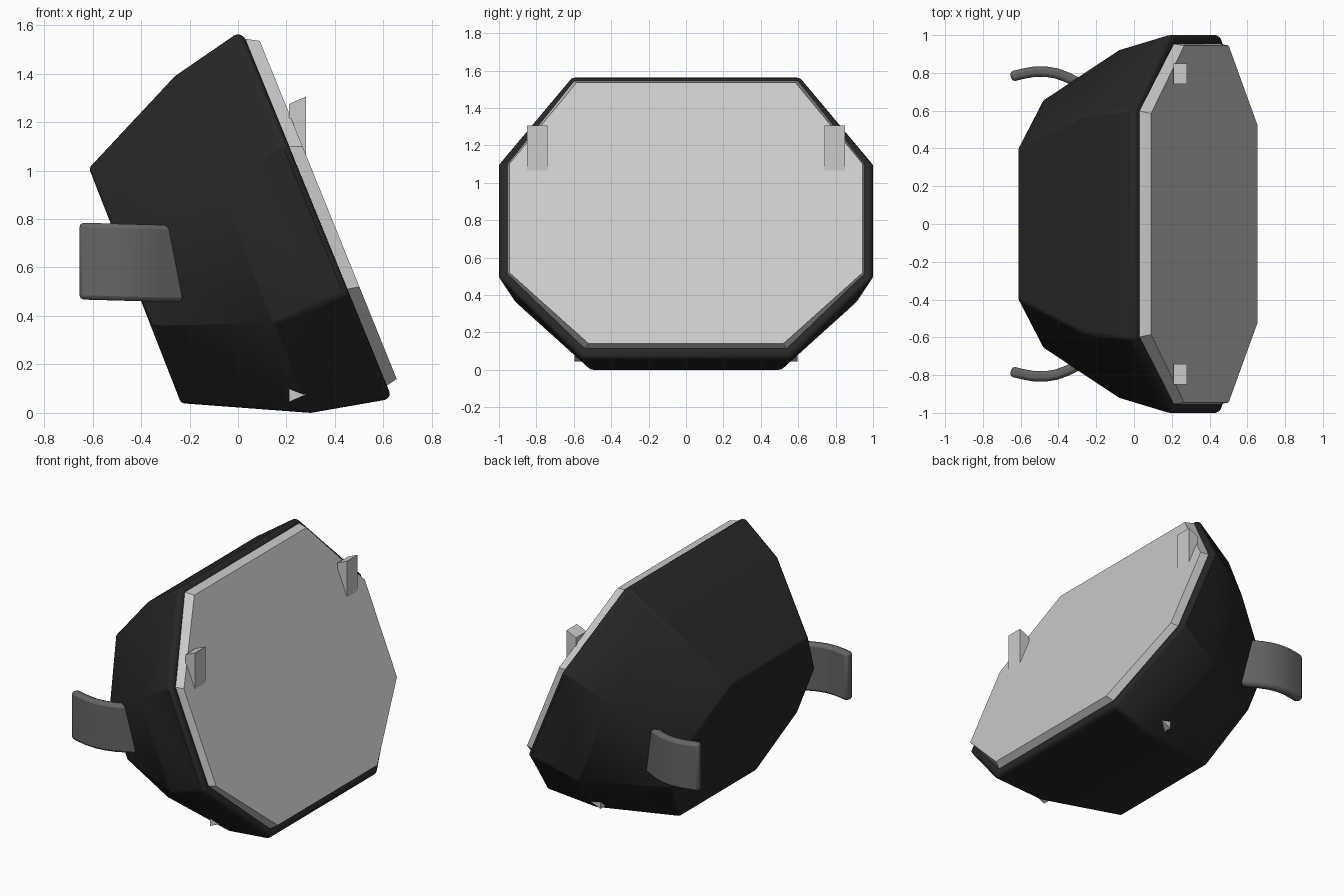
import bpy, bmesh
from mathutils import Vector

if "Cube" in bpy.data.objects:
    bpy.data.objects.remove(bpy.data.objects["Cube"])


def material(name, v):
    m = bpy.data.materials.new(name)
    m.diffuse_color = (v, v, v, 1)
    m.use_nodes = True
    m.node_tree.nodes["Principled BSDF"].inputs["Base Color"].default_value = m.diffuse_color
    return m


BLACK = material("body black", 0.02)
GREY = material("strap grey", 0.13)
LIGHT = material("panel light grey", 0.6)


def finish(name, bm, mat, bevel=0.0, smooth=False):
    bmesh.ops.recalc_face_normals(bm, faces=bm.faces)
    me = bpy.data.meshes.new(name)
    bm.to_mesh(me)
    bm.free()
    me.materials.append(mat)
    ob = bpy.data.objects.new(name, me)
    bpy.context.collection.objects.link(ob)
    if bevel:
        b = ob.modifiers.new("bevel", "BEVEL")
        b.width, b.segments = bevel, 2
        b.limit_method, b.angle_limit = "ANGLE", 0.7
    if smooth:
        bpy.ops.object.select_all(action="DESELECT")
        ob.select_set(True)
        bpy.context.view_layer.objects.active = ob
        bpy.ops.object.shade_smooth_by_angle(angle=0.6)
    return ob


def loft(name, rings, mat, **kw):
    bm = bmesh.new()
    loops = [[bm.verts.new(p) for p in r] for r in rings]
    n = len(loops[0])
    for a, b in zip(loops, loops[1:]):
        for i in range(n):
            j = (i + 1) % n
            bm.faces.new((a[i], a[j], b[j], b[i]))
    bm.faces.new(loops[0])
    bm.faces.new(loops[-1])
    return finish(name, bm, mat, **kw)


def octagon(x_top, x_bottom, half):
    """Tilted octagon from its right half (y, z), top to bottom."""
    zt, zb = half[0][1], half[-1][1]
    pts = [(x_top + (x_bottom - x_top) * (zt - z) / (zt - zb), y, z) for y, z in half]
    return pts + [(x, -y, z) for x, y, z in reversed(pts)]


# tilted faceted housing
loft("housing", [
    octagon(-0.615, -0.235, [(0.40, 1.01), (0.65, 0.68), (0.65, 0.36), (0.40, 0.04)]),
    octagon(-0.26, 0.30, [(0.58, 1.39), (0.92, 0.94), (0.92, 0.37), (0.51, 0.0)]),
    octagon(-0.005, 0.615, [(0.61, 1.565), (1.0, 1.10), (1.0, 0.49), (0.56, 0.055)]),
    octagon(0.025, 0.63, [(0.605, 1.555), (0.99, 1.10), (0.99, 0.49), (0.55, 0.075)]),
], BLACK, bevel=0.015, smooth=True)

# raised front panel
loft("front_panel", [
    octagon(0.02, 0.61, [(0.60, 1.545), (0.955, 1.10), (0.955, 0.51), (0.54, 0.11)]),
    octagon(0.09, 0.655, [(0.585, 1.535), (0.945, 1.10), (0.945, 0.52), (0.52, 0.14)]),
], LIGHT)

# curved strap arms, left and right
PATH = [(-0.652, 0.78), (-0.59, 0.795), (-0.53, 0.806), (-0.47, 0.807),
        (-0.41, 0.797), (-0.35, 0.775), (-0.28, 0.738), (-0.16, 0.67)]
for side, label in ((1, "left"), (-1, "right")):
    rings = []
    for i, p in enumerate(PATH):
        a, b = Vector(PATH[max(i - 1, 0)]), Vector(PATH[min(i + 1, len(PATH) - 1)])
        t = (b - a).normalized()
        n = Vector((-t.y, t.x)) * 0.0275
        drop = 0.012 * i / (len(PATH) - 1)
        ring = []
        for s, z in ((1, 0.785), (1, 0.468), (-1, 0.468), (-1, 0.785)):
            ring.append((p[0] + s * n.x, side * (p[1] + s * n.y), z - drop))
        rings.append(ring)
    loft("strap_arm_" + label, rings, GREY, bevel=0.018, smooth=True)

    # upright wedge standing out of the panel
    loft("upper_wedge_" + label,
         [[(0.21, side * y, 1.275), (0.28, side * y, 1.305),
           (0.28, side * y, 1.04), (0.21, side * y, 1.04)] for y in (0.74, 0.85)], LIGHT)

    # small tips poking through the underside
    loft("lower_tip_" + label,
         [[(0.21, side * y, 0.10), (0.28, side * y, 0.075), (0.21, side * y, 0.045)]
          for y in (0.53, 0.595)], LIGHT)
    loft("side_tip_" + label,
         [[(0.21, side * y, 0.33), (0.25, side * y, 0.325), (0.21, side * y, 0.313)]
          for y in (0.80, 0.85)], LIGHT)
